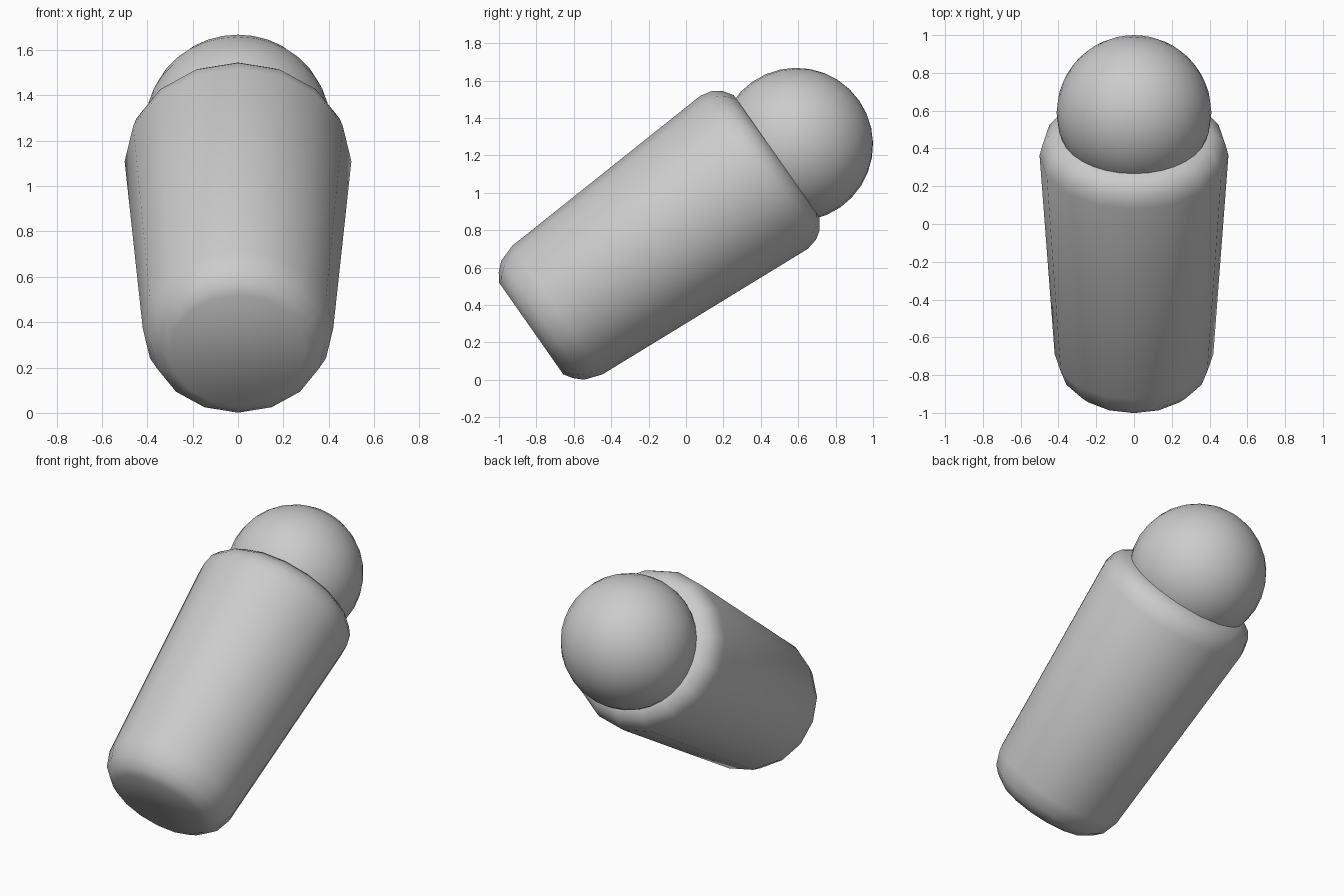
import bpy
import bmesh
from math import radians, sin, cos, tau

if "Cube" in bpy.data.objects:
    bpy.data.objects.remove(bpy.data.objects["Cube"], do_unlink=True)

TILT = radians(-55)
SIDES = 16

grey = bpy.data.materials.new("plain grey")
grey.use_nodes = True
grey.diffuse_color = (0.6, 0.6, 0.6, 1)
grey.node_tree.nodes["Principled BSDF"].inputs["Base Color"].default_value = (0.6, 0.6, 0.6, 1)


def add_part(name, bm, location):
    """Turn a bmesh into a smooth, tilted object."""
    bmesh.ops.recalc_face_normals(bm, faces=bm.faces)
    for face in bm.faces:
        face.smooth = True
    mesh = bpy.data.meshes.new(name)
    bm.to_mesh(mesh)
    bm.free()
    mesh.materials.append(grey)
    obj = bpy.data.objects.new(name, mesh)
    obj.location = location
    obj.rotation_euler.x = TILT
    bpy.context.collection.objects.link(obj)
    return obj


# Tapered body with rounded rims: (radius, height) along its axis
profile = [(0.30, -0.52), (0.345, -0.49), (0.387, -0.445), (0.42, -0.35),
           (0.50, 0.935), (0.485, 1.0), (0.455, 1.045), (0.40, 1.083)]
bm = bmesh.new()
rings = []
for r, h in profile:
    rings.append([bm.verts.new((r * cos(tau * i / SIDES), r * sin(tau * i / SIDES), h))
                  for i in range(SIDES)])
for low, high in zip(rings, rings[1:]):
    for i in range(SIDES):
        j = (i + 1) % SIDES
        bm.faces.new((low[i], low[j], high[j], high[i]))
bm.faces.new(rings[0])
bm.faces.new(rings[-1])
add_part("body", bm, (0, -0.402, 0.573))

# Ball seated in the wide end
bm = bmesh.new()
bmesh.ops.create_uvsphere(bm, u_segments=32, v_segments=16, radius=0.41)
add_part("ball", bm, (0, 0.59, 1.258))
